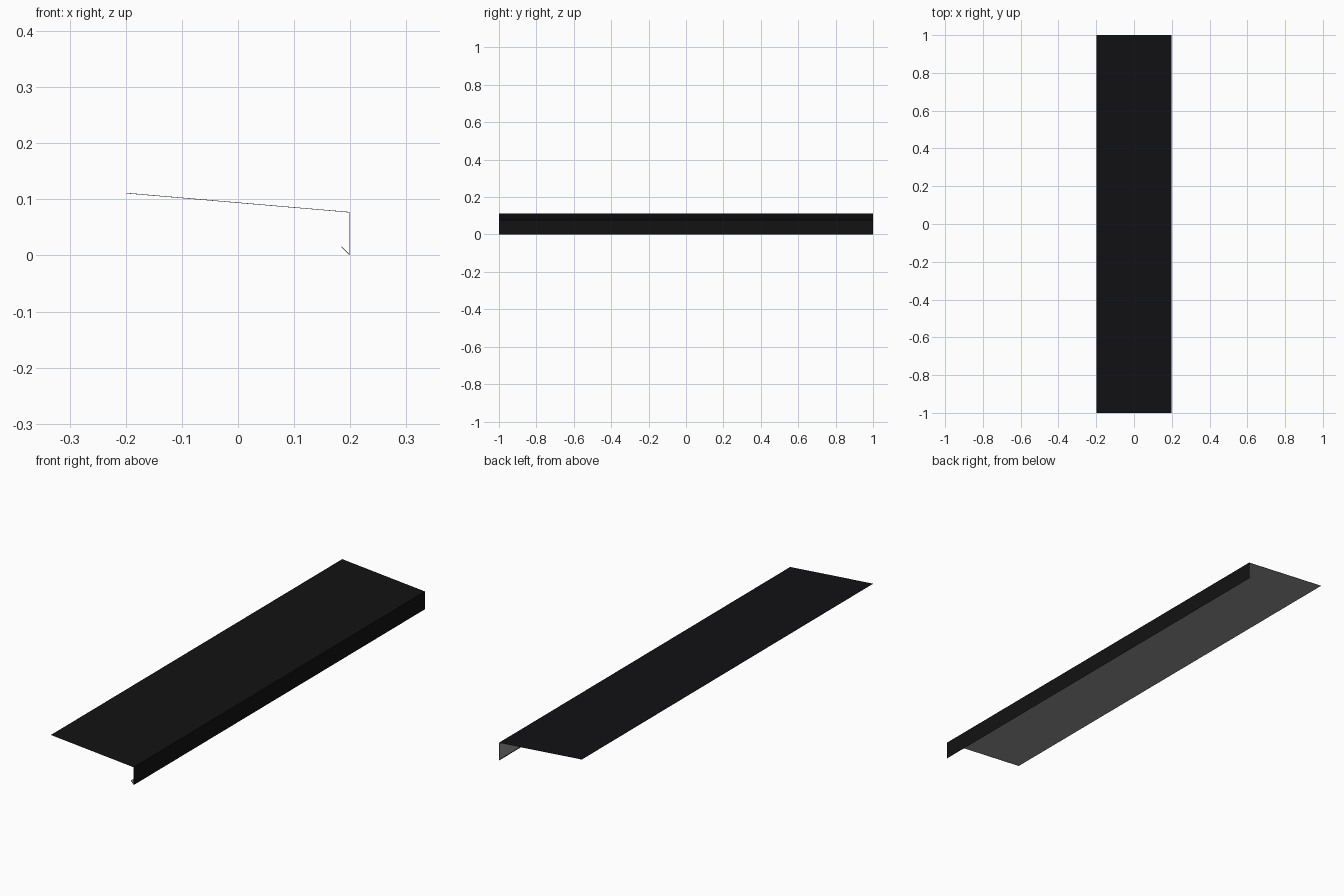
import bpy, bmesh

if "Cube" in bpy.data.objects:
    bpy.data.objects.remove(bpy.data.objects["Cube"])


def material(name, rgb):
    m = bpy.data.materials.new(name)
    m.diffuse_color = (*rgb, 1)
    m.use_nodes = True
    m.node_tree.nodes["Principled BSDF"].inputs["Base Color"].default_value = m.diffuse_color
    return m


# Folded sheet profile (x, z): sloping top, front drop, turned-in drip hem
PROFILE = [(-0.199, 0.1115), (0.199, 0.0775), (0.199, 0.0), (0.184, 0.015)]
HALF_LENGTH = 1.0
THICKNESS = 0.001

# Sweep the profile along y, coated side facing out
bm = bmesh.new()
front = [bm.verts.new((x, -HALF_LENGTH, z)) for x, z in PROFILE]
back = [bm.verts.new((x, HALF_LENGTH, z)) for x, z in PROFILE]
for i in range(len(PROFILE) - 1):
    bm.faces.new((front[i], front[i + 1], back[i + 1], back[i]))
mesh = bpy.data.meshes.new("edge_flashing")
bm.to_mesh(mesh)
bm.free()

flashing = bpy.data.objects.new("edge_flashing", mesh)
bpy.context.collection.objects.link(flashing)
mesh.materials.append(material("black_coating", (0.006, 0.006, 0.007)))
mesh.materials.append(material("grey_underside", (0.3, 0.3, 0.3)))

# Sheet thickness, growing inward, with a grey inside and grey cut edges
solid = flashing.modifiers.new("sheet_thickness", 'SOLIDIFY')
solid.thickness = THICKNESS
solid.offset = -1
solid.use_even_offset = True
solid.material_offset = 1
solid.material_offset_rim = 1
